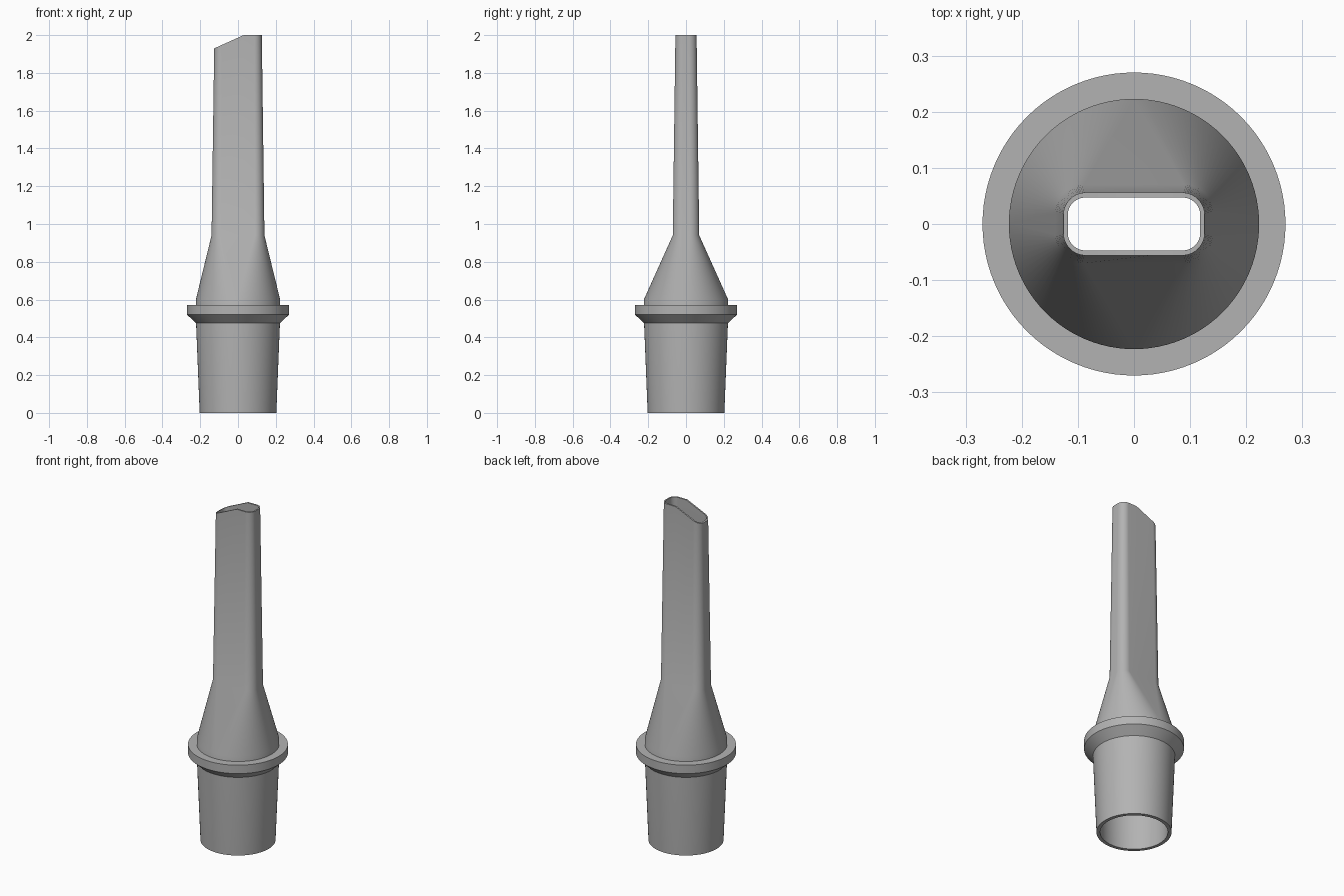
import bpy
import bmesh
from math import sin, cos, pi

if "Cube" in bpy.data.objects:
    bpy.data.objects.remove(bpy.data.objects["Cube"], do_unlink=True)

grey = bpy.data.materials.new("plain grey")
grey.use_nodes = True
grey.diffuse_color = (0.45, 0.45, 0.45, 1)
grey.node_tree.nodes["Principled BSDF"].inputs["Base Color"].default_value = grey.diffuse_color

STEPS = 24    # segments in each quarter turn
KNEE = 0.03   # where the slanted tip begins


def tip_height(x):
    return 2.0 if x >= KNEE else 2.0 - (KNEE - x) * 0.45


def section(z, half_x, half_y, radius):
    """Rounded rectangle loop; a circle when the radius equals both half sizes."""
    cx, cy = half_x - radius, half_y - radius
    points = []
    for q, (sx, sy) in enumerate([(1, 1), (-1, 1), (-1, -1), (1, -1)]):
        for i in range(STEPS + 1):
            a = (q + i / STEPS) * pi / 2
            points.append((sx * cx + radius * cos(a), sy * cy + radius * sin(a)))
        if q in (0, 2):   # extra point on each long side for the tip cut
            points.append((min(KNEE, cx), sy * half_y))
    return [(x, y, tip_height(x) if z is None else z) for x, y in points]


def circle(z, radius):
    return section(z, radius, radius, radius)


def loft(name, loops):
    """Closed skin through the loops, joining the last to the first."""
    bm = bmesh.new()
    rings = [[bm.verts.new(p) for p in loop] for loop in loops]
    count = len(rings[0])
    for k, low in enumerate(rings):
        high = rings[(k + 1) % len(rings)]
        for i in range(count):
            j = (i + 1) % count
            bm.faces.new((low[i], low[j], high[j], high[i]))
    bmesh.ops.remove_doubles(bm, verts=bm.verts, dist=0.00001)
    bmesh.ops.recalc_face_normals(bm, faces=bm.faces)
    mesh = bpy.data.meshes.new(name)
    bm.to_mesh(mesh)
    bm.free()
    mesh.materials.append(grey)
    obj = bpy.data.objects.new(name, mesh)
    bpy.context.collection.objects.link(obj)
    bpy.ops.object.select_all(action="DESELECT")
    obj.select_set(True)
    bpy.context.view_layer.objects.active = obj
    bpy.ops.object.shade_smooth_by_angle(angle=pi / 7)
    return obj


# Hollow nozzle: round socket, tapering shoulder, flat spout with slanted tip
loft("nozzle_body", [
    circle(0, 0.203),
    circle(0.475, 0.222),
    circle(0.6, 0.223),
    section(0.94, 0.14, 0.07, 0.05),
    section(None, 0.126, 0.056, 0.04),
    section(None, 0.118, 0.047, 0.031),
    section(0.94, 0.13, 0.06, 0.04),
    circle(0.6, 0.203),
    circle(0, 0.183),
])

# Stop collar with a chamfered underside
loft("stop_collar", [
    circle(0.475, 0.222),
    circle(0.52, 0.27),
    circle(0.57, 0.27),
    circle(0.57, 0.215),
    circle(0.475, 0.215),
])
